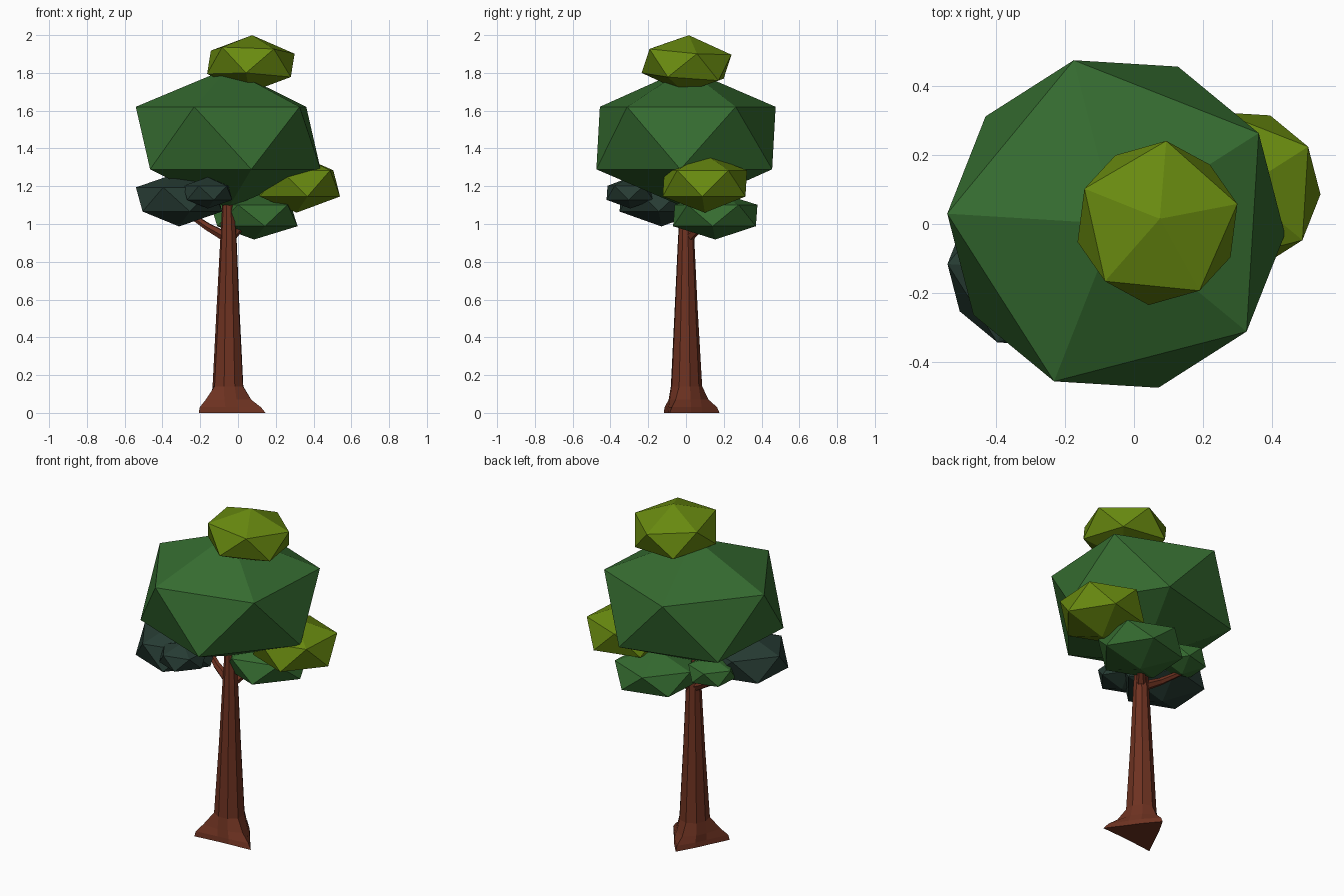
import bpy, bmesh
from math import cos, sin, radians, pi
from mathutils import Matrix, Vector

if "Cube" in bpy.data.objects:
    bpy.data.objects.remove(bpy.data.objects["Cube"])


def material(name, color):
    m = bpy.data.materials.new(name)
    m.diffuse_color = (*color, 1)
    m.use_nodes = True
    m.node_tree.nodes["Principled BSDF"].inputs["Base Color"].default_value = m.diffuse_color
    return m


GREEN = material("leaf_green", (0.036, 0.150, 0.030))
LIME = material("leaf_lime", (0.140, 0.255, 0.005))
DARK = material("leaf_dark", (0.020, 0.045, 0.034))
BARK = material("bark", (0.155, 0.032, 0.015))


def finish(bm, name, mat):
    bmesh.ops.recalc_face_normals(bm, faces=bm.faces)
    me = bpy.data.meshes.new(name)
    bm.to_mesh(me)
    bm.free()
    me.materials.append(mat)
    ob = bpy.data.objects.new(name, me)
    bpy.context.collection.objects.link(ob)
    return ob


def foliage(name, mat, center, r, rz, spin=32.5, tilt=(0, 0)):
    """Flattened 20-sided leaf clump."""
    bm = bmesh.new()
    m = (Matrix.Translation(center) @ Matrix.Rotation(tilt[0], 4, 'X')
         @ Matrix.Rotation(tilt[1], 4, 'Y') @ Matrix.Rotation(radians(spin), 4, 'Z')
         @ Matrix.Diagonal((r, r, rz, 1)))
    bmesh.ops.create_icosphere(bm, subdivisions=1, radius=1, matrix=m)
    finish(bm, name, mat)


def loft(name, rings, mat):
    """Skin a list of equal-length point rings and cap the ends."""
    bm = bmesh.new()
    vs = [[bm.verts.new(p) for p in ring] for ring in rings]
    n = len(vs[0])
    for a, b in zip(vs, vs[1:]):
        for i in range(n):
            j = (i + 1) % n
            bm.faces.new((a[i], a[j], b[j], b[i]))
    bm.faces.new(vs[0][::-1])
    bm.faces.new(vs[-1])
    finish(bm, name, mat)


# Trunk: nine sides, every third one flares into a root
# (height, centre x, radius, three root radii)
profile = [
    (0.00, -0.04, 0.105, (0.178, 0.205, 0.205)),
    (0.03, -0.04, 0.102, (0.165, 0.198, 0.178)),
    (0.07, -0.048, 0.095, (0.120, 0.150, 0.130)),
    (0.14, -0.052, 0.083, (0.086, 0.088, 0.086)),
    (0.55, -0.052, 0.062, (0.062,) * 3),
    (0.92, -0.050, 0.044, (0.044,) * 3),
    (1.13, -0.052, 0.030, (0.030,) * 3),
    (1.35, -0.052, 0.022, (0.022,) * 3),
]
rings = []
for z, cx, r, roots in profile:
    ring = []
    for i in range(9):
        a = radians(95 + 40 * i)
        rad = roots[i // 3] if i % 3 == 0 else r
        ring.append((cx + rad * cos(a), rad * sin(a), z))
    rings.append(ring)
loft("trunk", rings, BARK)


# Branches: tapered six-sided sticks
def branch(name, points, radii):
    rings = []
    d = Vector(points[-1]) - Vector(points[0])
    q = d.to_track_quat('Z', 'Y')
    for p, r in zip(points, radii):
        rings.append([Vector(p) + q @ Vector((r * cos(i * pi / 3), r * sin(i * pi / 3), 0))
                      for i in range(6)])
    loft(name, rings, BARK)


branch("left_branch", [(-0.05, 0.0, 0.925), (-0.16, 0.03, 0.985), (-0.27, 0.08, 1.06)],
       (0.030, 0.021, 0.015))
branch("back_branch", [(-0.05, 0.0, 0.92), (0.00, 0.06, 0.97), (0.06, 0.12, 1.03)],
       (0.030, 0.022, 0.016))

# Leaf clumps
foliage("main_canopy", GREEN, (-0.052, 0, 1.455), 0.548, 0.37)
foliage("top_clump", LIME, (0.068, 0.003, 1.848), 0.262, 0.152, 12.5, (-0.08, 0.045))
foliage("right_clump", LIME, (0.31, 0.10, 1.215), 0.258, 0.155)
foliage("lower_right_clump", GREEN, (0.085, 0.155, 1.045), 0.258, 0.127)
foliage("lower_back_clump", GREEN, (-0.25, 0.11, 1.115), 0.145, 0.085)
foliage("left_clump", DARK, (-0.312, -0.13, 1.13), 0.256, 0.143)
foliage("left_front_clump", DARK, (-0.16, -0.295, 1.165), 0.145, 0.083)
